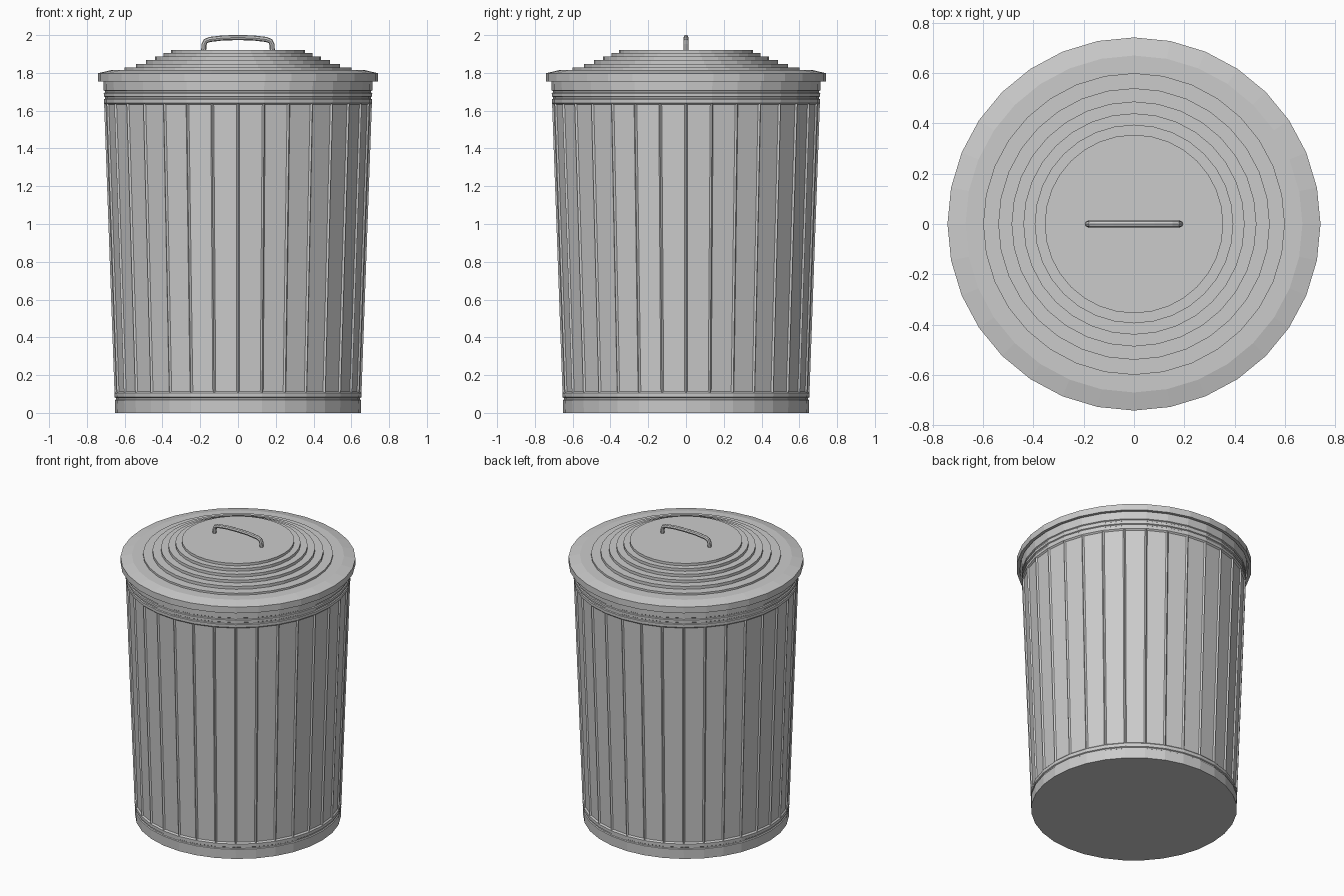
import bpy
import bmesh
from math import cos, sin, tau

SIDES = 32

if "Cube" in bpy.data.objects:
    bpy.data.objects.remove(bpy.data.objects["Cube"], do_unlink=True)

# One plain metal colour
metal = bpy.data.materials.new("galvanised_grey")
metal.use_nodes = True
grey = (0.6, 0.6, 0.6, 1)
metal.diffuse_color = grey
metal.node_tree.nodes["Principled BSDF"].inputs["Base Color"].default_value = grey


def lathe(profile):
    """Turn (radius, height) points into a closed faceted solid."""
    bm = bmesh.new()
    rings = []
    for r, z in profile:
        rings.append([bm.verts.new((r * cos(tau * i / SIDES), r * sin(tau * i / SIDES), z))
                      for i in range(SIDES)])
    for low, high in zip(rings, rings[1:]):
        for i in range(SIDES):
            j = (i + 1) % SIDES
            bm.faces.new((low[i], low[j], high[j], high[i]))
    bm.faces.new(rings[0][::-1])
    bm.faces.new(rings[-1])
    bmesh.ops.recalc_face_normals(bm, faces=bm.faces)
    bm.normal_update()
    return bm


def add_object(name, bm):
    mesh = bpy.data.meshes.new(name)
    bm.to_mesh(mesh)
    bm.free()
    mesh.materials.append(metal)
    obj = bpy.data.objects.new(name, mesh)
    bpy.context.collection.objects.link(obj)
    return obj


# Tapered bin body with shallow ring grooves near both ends
def wall(z):
    return 0.65 + 0.036 * z


def groove(z, depth=0.006, half=0.008):
    return [(wall(z - half), z - half), (wall(z) - depth, z - half / 2),
            (wall(z) - depth, z + half / 2), (wall(z + half), z + half)]


PANEL_LOW, PANEL_HIGH = 0.105, 1.64
body_profile = [(wall(0), 0)] + groove(0.075)
body_profile += [(wall(z), z) for z in (PANEL_LOW, PANEL_HIGH)]
body_profile += groove(1.668) + groove(1.7) + [(wall(1.785), 1.785)]
body = lathe(body_profile)

# Sunken side panels separated by narrow ribs
panels = [f for f in body.faces
          if abs(f.calc_center_median().z - (PANEL_LOW + PANEL_HIGH) / 2) < 0.1]
bmesh.ops.inset_individual(body, faces=panels, thickness=0.009, depth=-0.009,
                           use_even_offset=True)
add_object("bin_body", body)

# Stepped lid with an overhanging lip
lid_profile = [(0.722, 1.78), (0.722, 1.755), (0.742, 1.755), (0.742, 1.798),
               (0.67, 1.815)]
steps = [(0.60, 1.828), (0.54, 1.848), (0.487, 1.867),
         (0.44, 1.886), (0.395, 1.905), (0.355, 1.922)]
base = 1.815
for radius, top in steps:
    lid_profile += [(radius, base), (radius, top)]
    base = top
add_object("lid", lathe(lid_profile))

# Arched lid handle swept along a mirrored path
half_path = [(0.182, 1.915), (0.18, 1.95), (0.172, 1.968), (0.15, 1.977), (0.08, 1.985)]
path = [(-x, z) for x, z in half_path] + [(0, 1.987)] + half_path[::-1]
curve = bpy.data.curves.new("handle_path", "CURVE")
curve.dimensions = "3D"
curve.bevel_depth = 0.0135
curve.bevel_resolution = 2
curve.use_fill_caps = True
spline = curve.splines.new("POLY")
spline.points.add(len(path) - 1)
for point, (x, z) in zip(spline.points, path):
    point.co = (x, 0, z, 1)
spline.use_smooth = False
curve.materials.append(metal)
handle = bpy.data.objects.new("lid_handle", curve)
bpy.context.collection.objects.link(handle)
